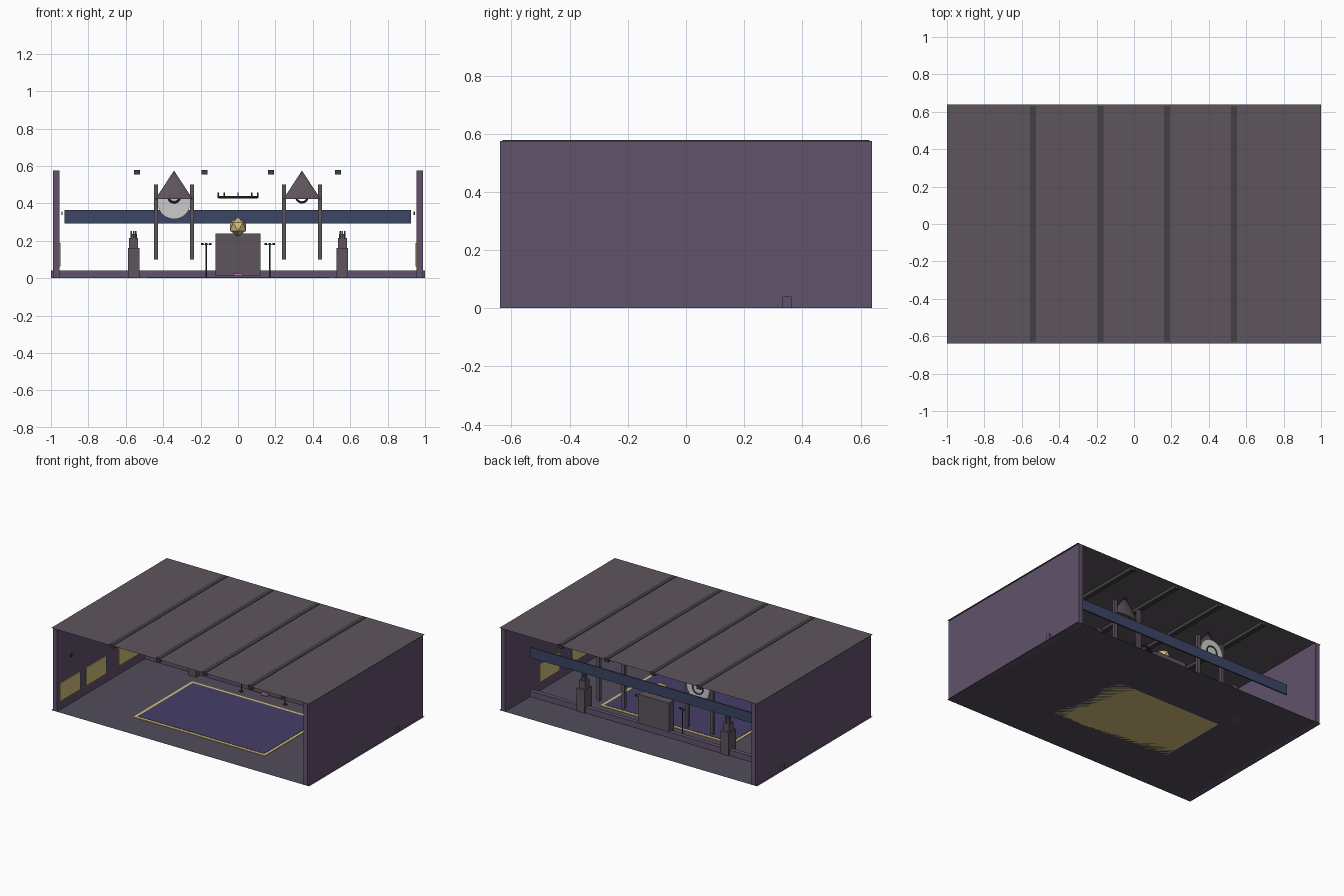
import bpy
from math import pi, cos, sin

if "Cube" in bpy.data.objects:
    bpy.data.objects.remove(bpy.data.objects["Cube"])


def mat(name, r, g, b):
    m = bpy.data.materials.new(name)
    m.diffuse_color = (r, g, b, 1)
    m.use_nodes = True
    m.node_tree.nodes["Principled BSDF"].inputs["Base Color"].default_value = m.diffuse_color
    return m


PURPLE = mat("purple_plaster", .12, .085, .15)
FLOOR = mat("floor_stone", .085, .075, .105)
STONE = mat("stone", .11, .09, .11)
DARK = mat("dark_wood", .055, .05, .055)
NAVY = mat("navy_cloth", .045, .06, .13)
RUG = mat("rug_blue", .06, .05, .14)
GOLD = mat("gold", .65, .52, .2)
WHITE = mat("pale_disc", .75, .75, .78)
PINK = mat("pink", .6, .2, .5)


def finish(name, m, smooth=False):
    o = bpy.context.object
    o.name = name
    o.data.materials.append(m)
    if smooth:
        bpy.ops.object.shade_smooth_by_angle()
    return o


def box(name, m, x0, x1, y0, y1, z0, z1):
    bpy.ops.mesh.primitive_cube_add(size=1, location=((x0 + x1) / 2, (y0 + y1) / 2, (z0 + z1) / 2))
    bpy.context.object.scale = (x1 - x0, y1 - y0, z1 - z0)
    return finish(name, m)


def cyl(name, m, r, h, loc, n=12, r2=None, rot=(0, 0, 0)):
    bpy.ops.mesh.primitive_cone_add(vertices=n, radius1=r, radius2=r if r2 is None else r2,
                                    depth=h, location=loc, rotation=rot)
    return finish(name, m, True)


def sheet(name, m, z):
    bpy.ops.mesh.primitive_plane_add(size=1, location=(0, 0, z))
    bpy.context.object.scale = (2, 1.28, 1)
    return finish(name, m)


def torus(name, m, r, t, loc, rot=(0, 0, 0)):
    bpy.ops.mesh.primitive_torus_add(major_radius=r, minor_radius=t, major_segments=32,
                                     minor_segments=8, location=loc, rotation=rot)
    return finish(name, m, True)


# room shell: thin floor and ceiling, ceiling beams
sheet("floor", FLOOR, 0)
sheet("ceiling", STONE, .576)
for x in (-.54, -.18, .177, .535):
    box("ceiling_beam", DARK, x - .016, x + .016, -.63, .63, .553, .579)

# side walls with glowing panels and small wall lamps
for s in (-1, 1):
    box("side_wall", PURPLE, *sorted((s * .955, s * .988)), -.64, .64, 0, .575)
    for y in (-.5, -.21, .15):
        box("wall_panel", GOLD, *sorted((s * .949, s * .956)), y - .11, y + .11, .062, .187)
        box("wall_lamp", DARK, *sorted((s * .937, s * .945)), y - .006, y + .006, .337, .355)

# rug with gold border
box("rug_border", GOLD, -.51, .51, -.43, .22, .0, .004)
box("rug", RUG, -.49, .49, -.41, .20, .001, .006)

# rear step and long hanging band
box("rear_step", PURPLE, -1, 1, .332, .362, 0, .04)
box("rear_band", NAVY, -.928, .926, .387, .397, .293, .365)

# altar block with crystal
box("altar", STONE, -.12, .12, .305, .36, .015, .24)
bpy.ops.mesh.primitive_ico_sphere_add(subdivisions=1, radius=.05, location=(0, .285, .275),
                                      rotation=(0, 0, pi / 10))
finish("crystal", GOLD)
box("altar_foot_gem", PINK, -.025, .025, .285, .305, .014, .024)

for s in (-1, 1):
    # stepped statues
    x = s * .558
    box("statue_base", STONE, x - .031, x + .031, .29, .37, 0, .16)
    box("statue_body", STONE, x - .024, x + .024, .305, .355, .16, .215)
    cyl("statue_head", STONE, .019, .022, (x, .33, .226), 10)
    for dx in (-.012, 0, .012):
        box("statue_crown", STONE, x + dx - .004, x + dx + .004, .32, .34, .235, .252)

    # gate: two posts and a flattened pointed roof with a hanging ring
    x = s * .342
    for dx in (-.097, .097):
        box("gate_post", STONE, x + dx - .011, x + dx + .011, .324, .346, .1, .5)
    c = cyl("gate_roof", STONE, .1, .153, (x, .32, .4985), 32, 0)
    c.scale.y = .25
    torus("gate_ring", DARK, .03, .006, (x, .325, .435), (pi / 2, 0, 0))

    # slim candle stands with three tips
    x = s * .17
    cyl("stand_rod", DARK, .003, .18, (x, .28, .095), 8)
    cyl("stand_foot", DARK, .014, .006, (x, .28, .003), 12)
    for dx in (-.021, 0, .021):
        cyl("stand_cup", DARK, .006, .012, (x + dx, .28, .183), 8)
    box("stand_arm", DARK, x - .021, x + .021, .278, .282, .176, .179)

# pale disc behind the left gate
cyl("pale_disc", WHITE, .088, .008, (-.342, .352, .404), 40, rot=(pi / 2, 0, 0))
torus("disc_inner_ring", DARK, .04, .005, (-.342, .357, .404), (pi / 2, 0, 0))

# hanging ring of candles
torus("chandelier_ring", DARK, .105, .006, (0, 0, .433))
for i in range(8):
    a = i * pi / 4
    cyl("chandelier_candle", DARK, .004, .022, (.105 * cos(a), .105 * sin(a), .446), 8)
